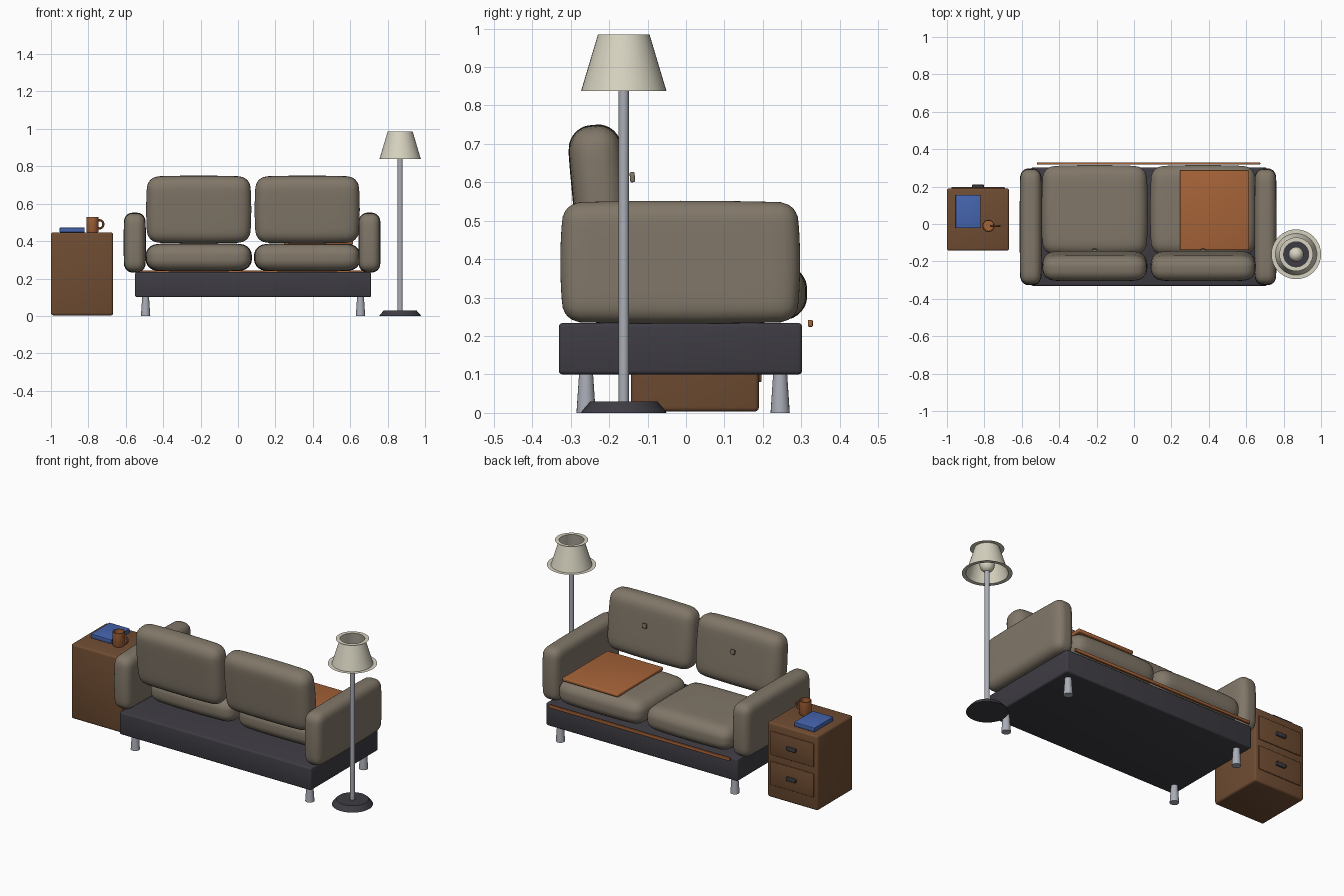
import bpy, bmesh, math
from mathutils import Vector, Matrix

cube = bpy.data.objects.get("Cube")
if cube:
    bpy.data.objects.remove(cube, do_unlink=True)


def material(name, r, g, b):
    m = bpy.data.materials.new(name)
    m.use_nodes = True
    m.diffuse_color = (r, g, b, 1)
    bsdf = m.node_tree.nodes["Principled BSDF"]
    bsdf.inputs["Base Color"].default_value = (r, g, b, 1)
    bsdf.inputs["Roughness"].default_value = 0.8
    return m


TAUPE = material("taupe_fabric", 0.22, 0.185, 0.14)
CHARCOAL = material("charcoal", 0.048, 0.045, 0.056)
WOOD = material("brown_wood", 0.16, 0.073, 0.032)
ORANGE = material("burnt_orange", 0.38, 0.125, 0.04)
BLUE = material("blue_cover", 0.06, 0.13, 0.43)
METAL = material("brushed_metal", 0.40, 0.42, 0.47)
CREAM = material("cream_shade", 0.68, 0.65, 0.53)


def finish(name, bm, mat, loc=(0, 0, 0), tilt=0, recalc=True):
    if recalc:
        bmesh.ops.recalc_face_normals(bm, faces=bm.faces)
    mesh = bpy.data.meshes.new(name)
    bm.to_mesh(mesh)
    bm.free()
    mesh.materials.append(mat)
    ob = bpy.data.objects.new(name, mesh)
    bpy.context.collection.objects.link(ob)
    ob.location = loc
    ob.rotation_euler.x = tilt
    bpy.ops.object.select_all(action='DESELECT')
    ob.select_set(True)
    bpy.context.view_layer.objects.active = ob
    bpy.ops.object.shade_smooth_by_angle(angle=math.radians(35))
    return ob


def box(name, mat, x, y, z, bevel=0.0, tilt=0):
    """Bevelled box given by its (min, max) span on each axis."""
    spans = (x, y, z)
    bm = bmesh.new()
    bmesh.ops.create_cube(bm, size=1)
    bmesh.ops.scale(bm, vec=[b - a for a, b in spans], verts=bm.verts)
    if bevel:
        bmesh.ops.bevel(bm, geom=bm.edges[:], offset=bevel, segments=3,
                        profile=0.5, affect='EDGES')
    return finish(name, bm, mat, [(a + b) / 2 for a, b in spans], tilt)


def cushion(name, x, y, z, radius, thin, puff, tilt=0):
    """Rounded box that gets thinner towards its rim along the thin axis."""
    spans = (x, y, z)
    half = [(b - a) / 2 for a, b in spans]
    bm = bmesh.new()
    bmesh.ops.create_cube(bm, size=2)
    bmesh.ops.subdivide_edges(bm, edges=bm.edges[:], cuts=17, use_grid_fill=True)
    for v in bm.verts:
        p = Vector([h * math.sin(c * math.pi / 2) for h, c in zip(half, v.co)])
        core = Vector([max(r - h, min(h - r, c)) for h, c, r in
                       zip(half, p, [radius] * 3)])
        p = core + (p - core).normalized() * radius
        a, b = [i for i in range(3) if i != thin]
        ra, rb, rt = [p[i] / half[i] for i in (a, b, thin)]
        p[thin] *= 1 - puff * (ra ** 4 + rb ** 4) / 2
        p[a] *= 1 - 0.03 * rb * rb
        p[b] *= 1 - 0.03 * ra * ra
        v.co = p
    return finish(name, bm, TAUPE, [(a + b) / 2 for a, b in spans], tilt)


def lathe(name, mat, profile, x, y, steps=32, recalc=True):
    """Revolve (radius, height) points about a vertical axis."""
    bm = bmesh.new()
    vs = [bm.verts.new((r, 0, z)) for r, z in profile]
    es = [bm.edges.new(pair) for pair in zip(vs, vs[1:])]
    bmesh.ops.spin(bm, geom=vs + es, cent=(0, 0, 0), axis=(0, 0, 1),
                   angle=math.tau, steps=steps)
    bmesh.ops.remove_doubles(bm, verts=bm.verts, dist=0.0002)
    return finish(name, bm, mat, (x, y, 0), recalc=recalc)


# Sofa base, piping and legs
box("sofa_base", CHARCOAL, (-0.55, 0.712), (-0.331, 0.302), (0.10, 0.234), 0.01)
box("front_piping", ORANGE, (-0.518, 0.675), (0.317, 0.33), (0.224, 0.242), 0.003)
for side, x in (("right", -0.494), ("left", 0.655)):
    for end, y in (("back", -0.26), ("front", 0.245)):
        lathe(f"{end}_{side}_leg", METAL,
              [(0, 0), (0.025, 0), (0.018, 0.105), (0, 0.105)], x, y, 20)

# Arms
for side, x in (("right", -0.552), ("left", 0.703)):
    cushion(f"{side}_arm", (x - 0.059, x + 0.059), (-0.327, 0.297),
            (0.232, 0.552), 0.046, 0, 0.12)

# Seat and back cushions with buttons
LEAN = 0.095
for side, x in (("right", -0.21), ("left", 0.37)):
    cushion(f"{side}_seat_cushion", (x - 0.284, x + 0.284), (-0.17, 0.315),
            (0.238, 0.388), 0.062, 2, 0.2)
    cushion(f"{side}_back_cushion", (x - 0.281, x + 0.281), (-0.296, -0.154),
            (0.388, 0.75), 0.06, 1, 0.18, LEAN)
    box(f"{side}_back_button", TAUPE, (x - 0.014, x + 0.014),
        (-0.146, -0.133), (0.60, 0.627), 0.004, LEAN)

# Folded throw on the seat
box("folded_throw", ORANGE, (0.246, 0.616), (-0.14, 0.288), (0.382, 0.402), 0.006)

# Side table with drawers
box("side_table", WOOD, (-1.0, -0.668), (-0.143, 0.19), (0.003, 0.447), 0.012)
for place, z in (("lower", 0.15), ("upper", 0.33)):
    box(f"{place}_drawer", WOOD, (-0.977, -0.691), (0.18, 0.197),
        (z - 0.07, z + 0.07), 0.004)
    box(f"{place}_drawer_handle", CHARCOAL, (-0.865, -0.803), (0.195, 0.211),
        (z - 0.011, z + 0.011), 0.004)

# Book and mug on the table
box("book", BLUE, (-0.954, -0.82), (-0.022, 0.155), (0.447, 0.472), 0.003)
MUG_X, MUG_Y = -0.778, -0.01
lathe("mug", ORANGE, [(0, 0.447), (0.03, 0.447), (0.033, 0.452), (0.033, 0.53),
                      (0.028, 0.53), (0.027, 0.455), (0, 0.455)], MUG_X, MUG_Y)
bm = bmesh.new()
ring = bmesh.ops.create_circle(bm, radius=0.006, segments=10)["verts"]
bmesh.ops.rotate(bm, verts=ring, matrix=Matrix.Rotation(math.pi / 2, 3, 'Z'))
bmesh.ops.translate(bm, verts=ring, vec=(0.022, 0, 0))
bmesh.ops.spin(bm, geom=bm.verts[:] + bm.edges[:], cent=(0, 0, 0),
               axis=(0, 1, 0), angle=math.tau, steps=24)
bmesh.ops.remove_doubles(bm, verts=bm.verts, dist=0.0002)
finish("mug_handle", bm, ORANGE, (MUG_X + 0.036, MUG_Y, 0.49))

# Floor lamp: foot, pole, bulb and flanged shade
LAMP_X, LAMP_Y = 0.867, -0.162
lathe("lamp_foot", CHARCOAL, [(0, 0), (0.111, 0), (0.108, 0.006), (0.087, 0.03),
                              (0, 0.03)], LAMP_X, LAMP_Y)
lathe("lamp_pole", METAL, [(0, 0.028), (0.0135, 0.028), (0.0135, 0.86), (0, 0.86)],
      LAMP_X, LAMP_Y, 20)
bulb = [(0.04 * math.sin(a * math.pi / 10), 0.885 - 0.04 * math.cos(a * math.pi / 10))
        for a in range(11)]
lathe("lamp_bulb", CREAM, bulb, LAMP_X, LAMP_Y, 20)
lathe("lamp_shade", CREAM, [(0.133, 0.838), (0.111, 0.838), (0.067, 0.985),
                            (0.09, 0.985)], LAMP_X, LAMP_Y, 40)
